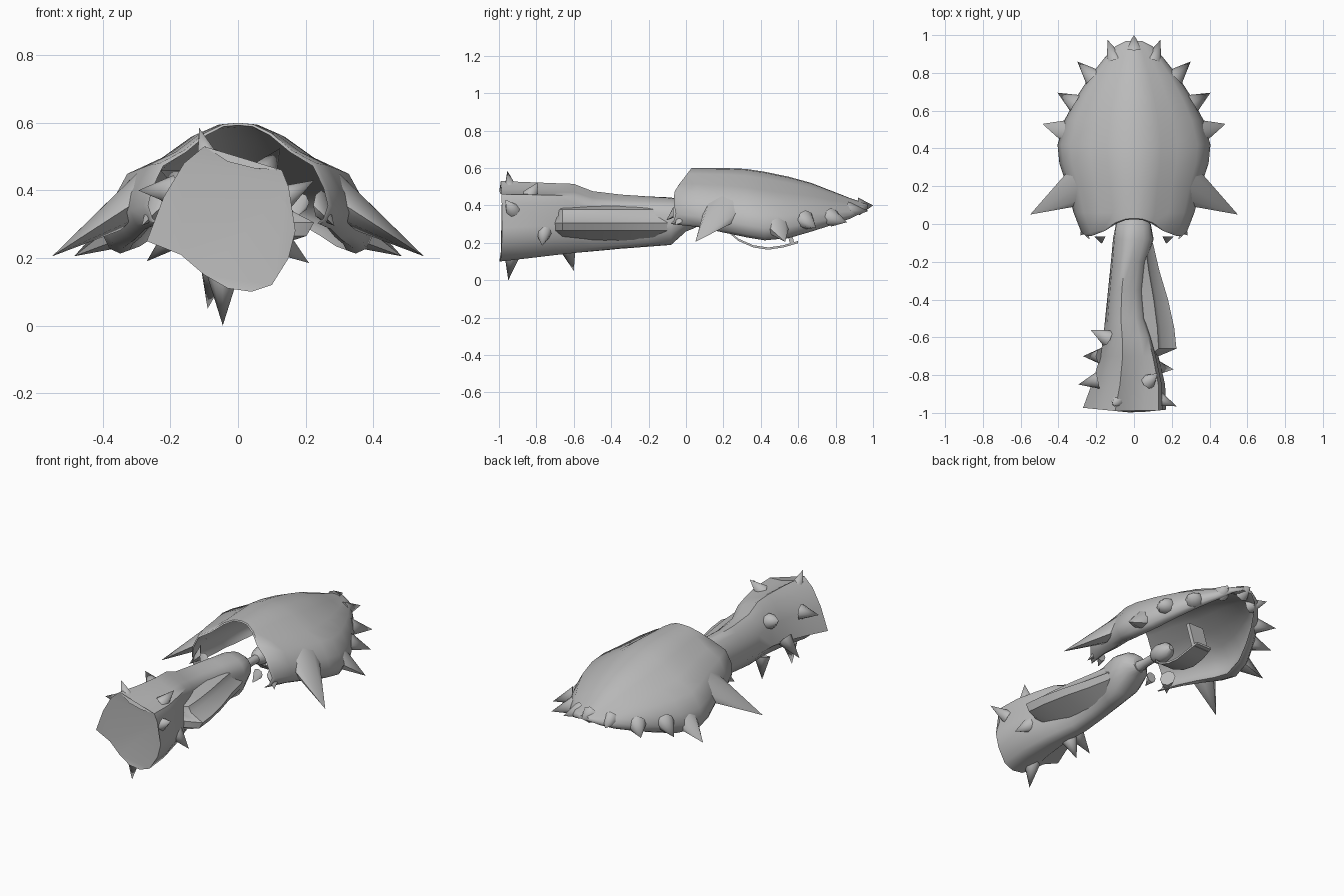
import bpy, bmesh, math
from mathutils import Vector

if "Cube" in bpy.data.objects:
    bpy.data.objects.remove(bpy.data.objects["Cube"])

grey = bpy.data.materials.new("bone_grey")
grey.diffuse_color = (0.5, 0.5, 0.5, 1)
grey.use_nodes = True
grey.node_tree.nodes["Principled BSDF"].inputs["Base Color"].default_value = grey.diffuse_color


def finish(bm, name, angle=40):
    bmesh.ops.recalc_face_normals(bm, faces=bm.faces)
    me = bpy.data.meshes.new(name)
    bm.to_mesh(me)
    bm.free()
    me.materials.append(grey)
    ob = bpy.data.objects.new(name, me)
    bpy.context.collection.objects.link(ob)
    bpy.ops.object.select_all(action='DESELECT')
    ob.select_set(True)
    bpy.context.view_layer.objects.active = ob
    bpy.ops.object.shade_smooth_by_angle(angle=math.radians(angle))
    return ob


def loft(name, rings, angle=40, arch=False):
    """Skin closed rings of points; arch rings get a U-shaped cap, others a full one."""
    bm = bmesh.new()
    loops = [[bm.verts.new(p) for p in r] for r in rings]
    n = len(loops[0])
    for a, b in zip(loops, loops[1:]):
        for i in range(n):
            j = (i + 1) % n
            bm.faces.new((a[i], a[j], b[j], b[i]))
    for end in (loops[0], loops[-1]):
        if arch:
            q = n // 4
            for i in range(-q, q):
                bm.faces.new([end[k % n] for k in (i, i + 1, n // 2 - i - 1, n // 2 - i)])
        else:
            bmesh.ops.triangulate(bm, faces=[bm.faces.new(end)])
    return finish(bm, name, angle)


def spikes(name, data, sides=8):
    """Skewed cones: base centre, tip, base radius, optional base facing."""
    bm = bmesh.new()
    for base, tip, r, *face in data:
        b, t = Vector(base), Vector(tip)
        n = Vector(face[0]) if face else t - b
        b = b - (t - b) * 0.1          # root sunk into the body
        q = n.to_track_quat('Z', 'Y')
        ring = [bm.verts.new(b + q @ Vector((r * math.cos(a), r * math.sin(a), 0)))
                for a in (2 * math.pi * i / sides for i in range(sides))]
        top = bm.verts.new(t)
        for i in range(sides):
            bm.faces.new((ring[i], ring[(i + 1) % sides], top))
        bm.faces.new(ring[::-1])
    return finish(bm, name, 50)


# Hand shell: domed arch with knuckle shoulders, hollow underneath
outer = [(0, 1), (.16, .985), (.35, .9), (.57, .73), (.83, .6), (.95, .36), (1, .18), (.94, .04), (.86, 0)]
inner = [(.79, .03), (.82, .1), (.83, .2), (.8, .34), (.7, .51), (.49, .67), (.3, .82), (.14, .91), (0, .92)]
# y, half width, top z, rim z, cavity depth, wall thinning
stations = [(-.1, .28, .6, .3, 1.0, .7), (.06, .32, .6, .285, 1.0, .5), (.2, .355, .6, .255, .99, .2),
            (.32, .395, .595, .23, .97, 0), (.42, .405, .58, .213, .95, 0), (.55, .368, .553, .225, .93, 0),
            (.67, .305, .52, .26, .89, 0), (.78, .235, .477, .295, .82, 0), (.88, .155, .438, .33, .65, 0),
            (.94, .1, .418, .36, .3, 0), (.97, .04, .408, .38, .1, 0)]
rings = []
for k, (y, w, top, rim, cav, thin) in enumerate(stations):
    h = top - rim
    half = [(u * w, rim + v * h) for u, v in outer]
    for (u, v), (uo, vo) in zip(inner, outer[::-1]):
        half.append(((u + (uo - u) * thin) * w, rim + (v + (vo - v) * thin) * h * cav))
    full = half + [(-x, z) for x, z in half[-2:0:-1]]
    # duplicate crown point keeps outer and inner points paired
    # the rear edge leans forward toward its crown and its outer corners
    rings.append([(x, y + (.13 * max(0, (z - .43) / .17) + .9 * max(0, abs(x) - .215) if k == 0 else 0), z)
                  for x, z in full])
loft("hand_shell", rings, 45, arch=True)

# Shell spikes, mirrored left and right
side = [((.335, .18, .36), (.55, .05, .205), .1, (.9, -.25, .35)),
        ((.365, .495, .285), (.485, .53, .205), .065, (.9, .3, .1)),
        ((.32, .645, .32), (.405, .695, .28), .05, (.8, .5, 0)),
        ((.225, .785, .335), (.3, .86, .31), .05, (.7, .7, 0)),
        ((.105, .88, .375), (.14, .975, .37), .045, (.3, .9, 0)),
        ((.25, -.01, .35), (.285, -.06, .295), .045, (.8, -.5, 0)),
        ((.18, -.07, .36), (.17, -.105, .32), .03, (0, -1, 0))]
flip = lambda p: (-p[0], p[1], p[2])
spikes("shell_spikes", side + [(flip(b), flip(t), r, flip(n)) for b, t, r, n in side]
       + [((0, .93, .395), (0, 1, .4), .048)])

# Forearm: ragged cut end easing into a rounder section at the wrist
section = [(-.1, .53), (-.03, .485), (.05, .465), (.13, .46), (.15, .41), (.14, .37), (.17, .28),
           (.15, .2), (.1, .12), (.04, .1), (-.03, .11), (-.1, .15), (-.17, .21), (-.27, .25),
           (-.22, .38), (-.16, .48)]
arm = [(-1, -.27, .17, .1, .53, 0), (-.85, -.225, .165, .115, .525, .1), (-.7, -.18, .13, .13, .52, .3),
       (-.6, -.165, .1, .14, .517, .4), (-.5, -.155, .065, .15, .478, .5), (-.35, -.14, .055, .165, .46, .6),
       (-.2, -.125, .07, .177, .45, .7), (-.08, -.115, .105, .187, .445, .8),
       (0, -.1, .09, .26, .42, 1), (.05, -.045, .045, .28, .38, 1)]
rings = []
for y, x0, x1, z0, z1, blend in arm:
    ring = []
    for x, z in section:
        p = Vector(((x + .27) / .22 - 1, (z - .1) / .215 - 1))
        p = p.lerp(p.normalized(), blend)
        ring.append(((x0 + x1) / 2 + p.x * (x1 - x0) / 2, y + (.1 * abs(x) if y == -1 else 0),
                     (z0 + z1) / 2 + p.y * (z1 - z0) / 2))
    rings.append(ring)
loft("forearm", rings, 50)

# Flange along the right side of the forearm
loft("forearm_flange",
     [[(.0, y, .41), (w * .58, y, .378), (w * .66, y, .345), (w, y, .305), (w * .9, y, .265), (.0, y, .2)]
      for y, w in [(-.7, .13), (-.66, .225), (-.55, .213), (-.4, .18), (-.25, .135), (-.1, .1)]], 40)

# Forearm spikes
spikes("forearm_spikes", [
    ((-.09, -.94, .5), (-.115, -.955, .585), .035),
    ((.08, -.83, .46), (.125, -.79, .525), .042),
    ((-.2, -.83, .4), (-.295, -.85, .4), .045),
    ((-.15, -.6, .42), (-.23, -.56, .46), .045),
    ((-.18, -.7, .27), (-.27, -.7, .19), .045),
    ((-.045, -.93, .13), (-.045, -.95, .0), .045),
    ((-.07, -.63, .16), (-.09, -.6, .05), .045),
    ((.14, -.93, .38), (.225, -.965, .43), .04),
    ((.12, -.76, .25), (.21, -.77, .185), .045)])

# Grip rod with a rounded knob
grip = [(.02, .035), (.1, .025), (.17, .025), (.19, .045), (.24, .055), (.29, .045), (.32, .015)]
loft("grip_rod", [[(r * math.cos(a * math.pi / 5), y, .315 + r * math.sin(a * math.pi / 5))
                   for a in range(10)] for y, r in grip], 40)

# Curved strap hanging below the cavity
strap = [(.22, .26, .03), (.28, .21, .045), (.36, .175, .055), (.44, .163, .06), (.52, .175, .06), (.6, .198, .05)]
loft("strap", [[(-w, y, z), (w, y, z), (w, y, z + .012), (-w, y, z + .012)] for y, z, w in strap], 40)

# Post rising from the strap into the shell
loft("strap_post", [[(-.05, y - .012, z), (.05, y - .012, z), (.05, y + .012, z), (-.05, y + .012, z)]
                    for y, z in ((.57, .19), (.52, .36))], 40)
